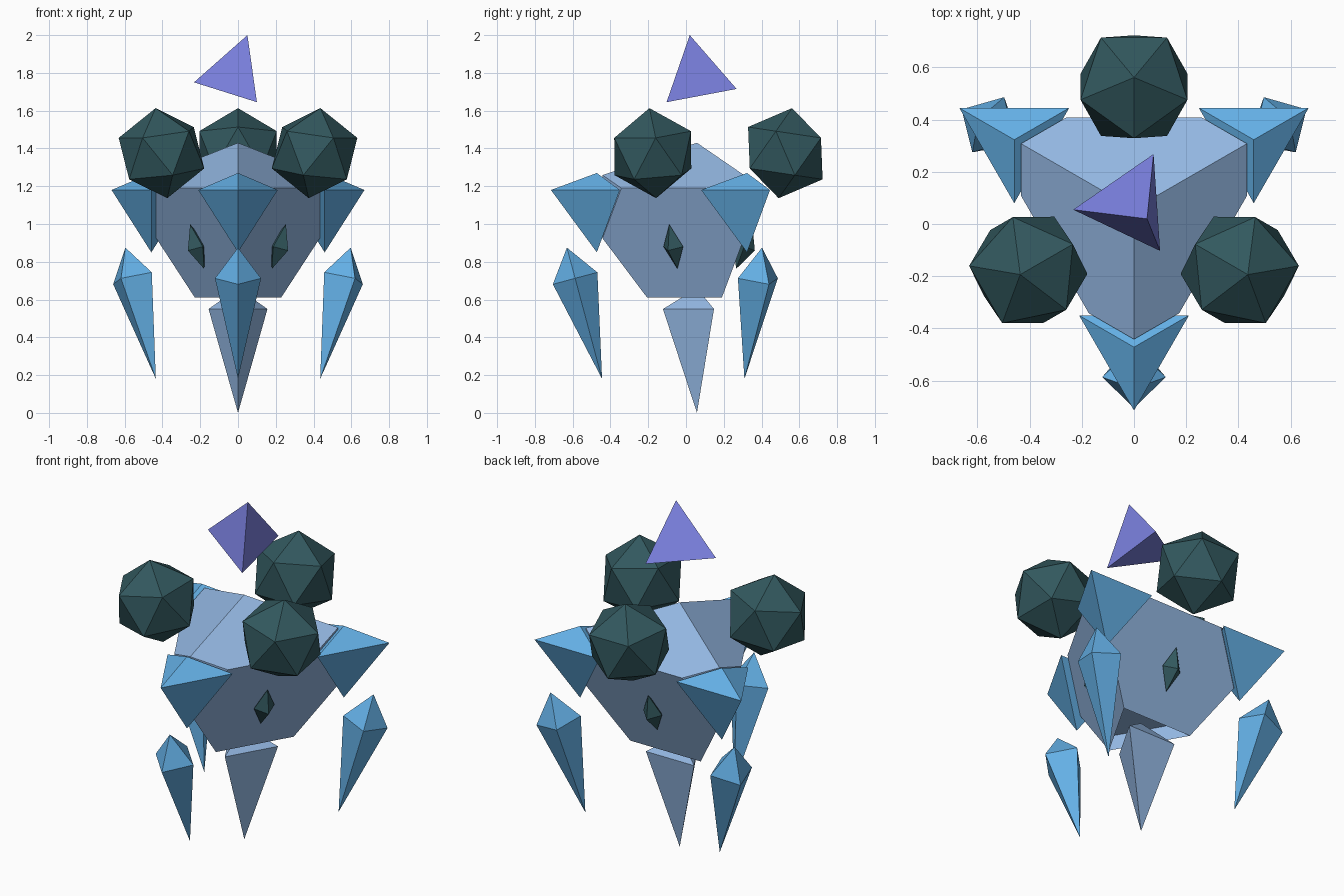
import bpy, bmesh, math
from mathutils import Matrix, Vector

if "Cube" in bpy.data.objects:
    bpy.data.objects.remove(bpy.data.objects["Cube"], do_unlink=True)


def material(name, srgb):
    col = [((c / 255 + 0.055) / 1.055) ** 2.4 for c in srgb] + [1.0]
    m = bpy.data.materials.new(name)
    m.use_nodes = True
    m.diffuse_color = col
    m.node_tree.nodes["Principled BSDF"].inputs["Base Color"].default_value = col
    return m


STONE = material("pale blue stone", (148, 184, 227))
CRYSTAL = material("bright blue crystal", (100, 176, 230))
DARK = material("dark teal", (50, 88, 94))
VIOLET = material("violet", (122, 128, 222))

# All rings of parts turn around this upright axis
AXIS = Matrix.Translation((0, 0.058, 0))


def T(x, y, z):
    return Matrix.Translation((x, y, z))


def R(deg, axis):
    return Matrix.Rotation(math.radians(deg), 4, axis)


def finish(name, bm, mat, matrix):
    bmesh.ops.recalc_face_normals(bm, faces=bm.faces[:])
    me = bpy.data.meshes.new(name)
    bm.to_mesh(me)
    bm.free()
    me.materials.append(mat)
    ob = bpy.data.objects.new(name, me)
    bpy.context.collection.objects.link(ob)
    ob.matrix_world = matrix
    return ob


def bipyramid(sides, r, up, down):
    """Two pyramids base to base; the first ring corner points to -y."""
    bm = bmesh.new()
    ring = []
    for i in range(sides):
        a = 2 * math.pi * i / sides - math.pi / 2
        ring.append(bm.verts.new((r * math.cos(a), r * math.sin(a), 0)))
    top, bottom = bm.verts.new((0, 0, up)), bm.verts.new((0, 0, -down))
    for i in range(sides):
        a, b = ring[i], ring[(i + 1) % sides]
        bm.faces.new((a, b, top))
        bm.faces.new((b, a, bottom))
    return bm


def slice_off(bm, co, no):
    """Cut away everything beyond a plane and close the opening."""
    res = bmesh.ops.bisect_plane(bm, geom=bm.verts[:] + bm.edges[:] + bm.faces[:],
                                 plane_co=co, plane_no=no, clear_outer=True)
    edges = [e for e in res["geom_cut"]
             if isinstance(e, bmesh.types.BMEdge) and e.is_valid and e.is_boundary]
    bmesh.ops.holes_fill(bm, edges=edges, sides=0)


# Body: three-sided bipyramid trimmed by a hexagonal prism and a flat bottom
RING_Z = 1.19
body = bipyramid(3, 0.70, 0.24, 0.93)
for i in range(6):
    n = Vector((math.cos(i * math.pi / 3), math.sin(i * math.pi / 3), 0))
    slice_off(body, n * 0.433, n)
slice_off(body, Vector((0, 0, 0.61 - RING_Z)), Vector((0, 0, -1)))

# Shallow socket in the underside
bmesh.ops.recalc_face_normals(body, faces=body.faces[:])
under = [f for f in body.faces if f.normal.z < -0.99]
bmesh.ops.inset_region(body, faces=under, thickness=0.022, depth=0)
bmesh.ops.translate(body, verts=list({v for f in under for v in f.verts}), vec=(0, 0, 0.08))
finish("body", body, STONE, AXIS @ T(0, 0, RING_Z))

# Spike hanging below the body
finish("lower_spike", bipyramid(3, 0.18, 0.11, 0.55), STONE, AXIS @ T(0, 0, 0.55))

# Corner plates and hanging shards at the three corners
for k, side in enumerate(("front", "back_left", "back_right")):
    turn = AXIS @ R(120 * k, 'Z')
    finish("corner_plate_" + side, bipyramid(3, 0.243, 0.09, 0.33), CRYSTAL,
           turn @ T(0, -0.53, 1.18))
    finish("shard_" + side, bipyramid(4, 0.122, 0.168, 0.551), CRYSTAL,
           turn @ T(0, -0.645, 0.7125) @ R(15, 'X'))

# Floating orbs and small gems over the three wide faces
for k, side in enumerate(("back", "front_right", "front_left")):
    turn = AXIS @ R(120 * k, 'Z')
    orb = bmesh.new()
    bmesh.ops.create_icosphere(orb, subdivisions=1, radius=0.241)
    finish("orb_" + side, orb, DARK,
           turn @ T(0, 0.468, 1.375) @ R(-8.5, 'X') @ R(-90, 'Z'))
    finish("gem_" + side, bipyramid(4, 0.06, 0.125, 0.125), DARK,
           turn @ T(0, 0.25, 0.88) @ R(-20, 'X'))

# Tilted tetrahedron floating on top
tip = bmesh.new()
corners = [tip.verts.new(c) for c in ((0.05, 0.02, 2.0), (-0.233, 0.055, 1.75),
                                      (0.1, -0.103, 1.645), (0.075, 0.268, 1.715))]
for i in range(4):
    tip.faces.new([c for j, c in enumerate(corners) if j != i])
finish("top_tetrahedron", tip, VIOLET, Matrix.Identity(4))
